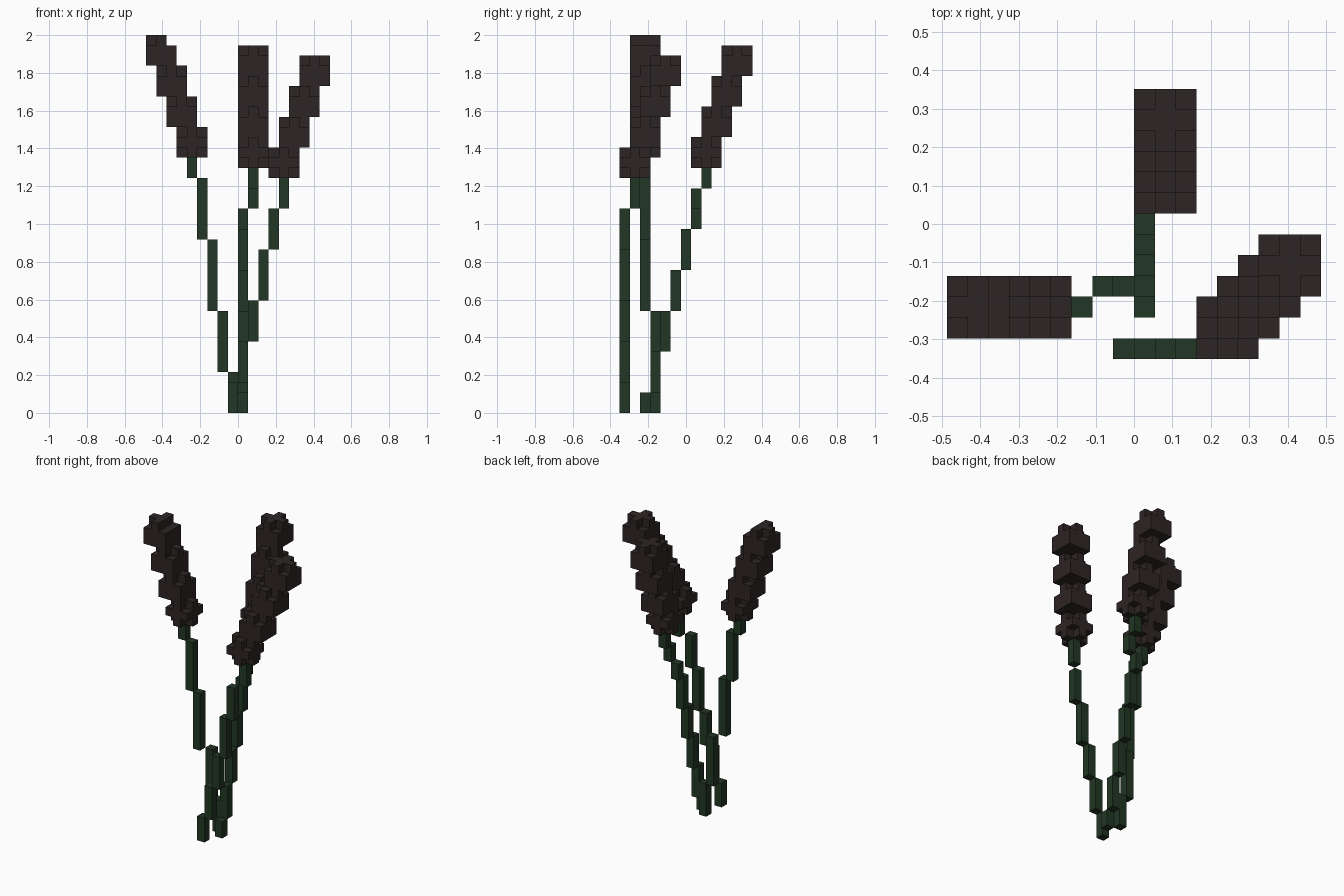
import bpy
import bmesh
from mathutils import Vector

if "Cube" in bpy.data.objects:
    bpy.data.objects.remove(bpy.data.objects["Cube"], do_unlink=True)

V = 2 / 37                                  # edge of one block
ORIGIN = Vector((0, -6.5 * V, 0))


def material(name, rgb):
    m = bpy.data.materials.new(name)
    m.diffuse_color = (*rgb, 1)
    m.use_nodes = True
    bsdf = m.node_tree.nodes["Principled BSDF"]
    bsdf.inputs["Base Color"].default_value = (*rgb, 1)
    bsdf.inputs["Roughness"].default_value = 0.9
    return m


GREEN = material("stem green", (0.016, 0.037, 0.018))
BROWN = material("seed head brown", (0.027, 0.018, 0.018))


def block_object(name, cells, mat):
    """Outer skin of a set of unit blocks."""
    bm = bmesh.new()
    for cell in cells:
        for axis in range(3):
            for side in (0, 1):
                n = list(cell)
                n[axis] += 2 * side - 1
                if tuple(n) in cells:
                    continue
                u, w = (axis + 1) % 3, (axis + 2) % 3
                corners = []
                for a, b in ((0, 0), (1, 0), (1, 1), (0, 1)):
                    p = Vector(cell)
                    p[axis] += side
                    p[u] += a
                    p[w] += b
                    corners.append(bm.verts.new(p * V + ORIGIN))
                bm.faces.new(corners if side else corners[::-1])
    bmesh.ops.remove_doubles(bm, verts=bm.verts[:], dist=V * 0.01)
    bmesh.ops.dissolve_limit(bm, angle_limit=0.01, verts=bm.verts[:], edges=bm.edges[:])
    me = bpy.data.meshes.new(name)
    bm.to_mesh(me)
    bm.free()
    me.materials.append(mat)
    ob = bpy.data.objects.new(name, me)
    bpy.context.collection.objects.link(ob)
    return ob


def stem(name, runs):
    """Each run is (column x, column y, first layer, end layer)."""
    cells = {(i, j, k) for i, j, k0, k1 in runs for k in range(k0, k1)}
    return block_object(name, cells, GREEN)


def seed_head(name, start, step, missing=()):
    """Four stacked 3x3x3 tiers, each shifted by step; the rims lose their corners."""
    cells = set()
    for t in range(4):
        ci, cj = start[0] + t * step[0], start[1] + t * step[1]
        for layer in range(3):
            cross = layer == 2 or (t == 0 and layer == 0)
            for dx in (-1, 0, 1):
                for dy in (-1, 0, 1):
                    if not (cross and dx and dy):
                        cells.add((ci + dx, cj + dy, start[2] + 3 * t + layer))
    return block_object(name, cells - set(missing), BROWN)


# Stems, leaning outward in steps
stem("right_stem", [(-1, 3, 0, 4), (-2, 3, 4, 10), (-3, 2, 10, 17),
                    (-4, 2, 17, 23), (-5, 2, 23, 25)])
stem("back_stem", [(0, 2, 0, 2), (0, 3, 2, 6), (0, 4, 6, 10), (0, 5, 10, 14),
                   (0, 6, 14, 18), (0, 7, 18, 20), (1, 7, 20, 22), (1, 8, 22, 24)])
stem("left_stem", [(-1, 0, 0, 3), (0, 0, 3, 7), (1, 0, 7, 11), (2, 0, 11, 16),
                   (3, 0, 16, 20), (4, 1, 20, 23)])

# Seed heads
seed_head("right_seed_head", (-5, 2, 25), (-1, 0), missing=[(-7, 2, 36)])
seed_head("back_seed_head", (1, 8, 24), (0, 1))
seed_head("left_seed_head", (4, 1, 23), (1, 1))
